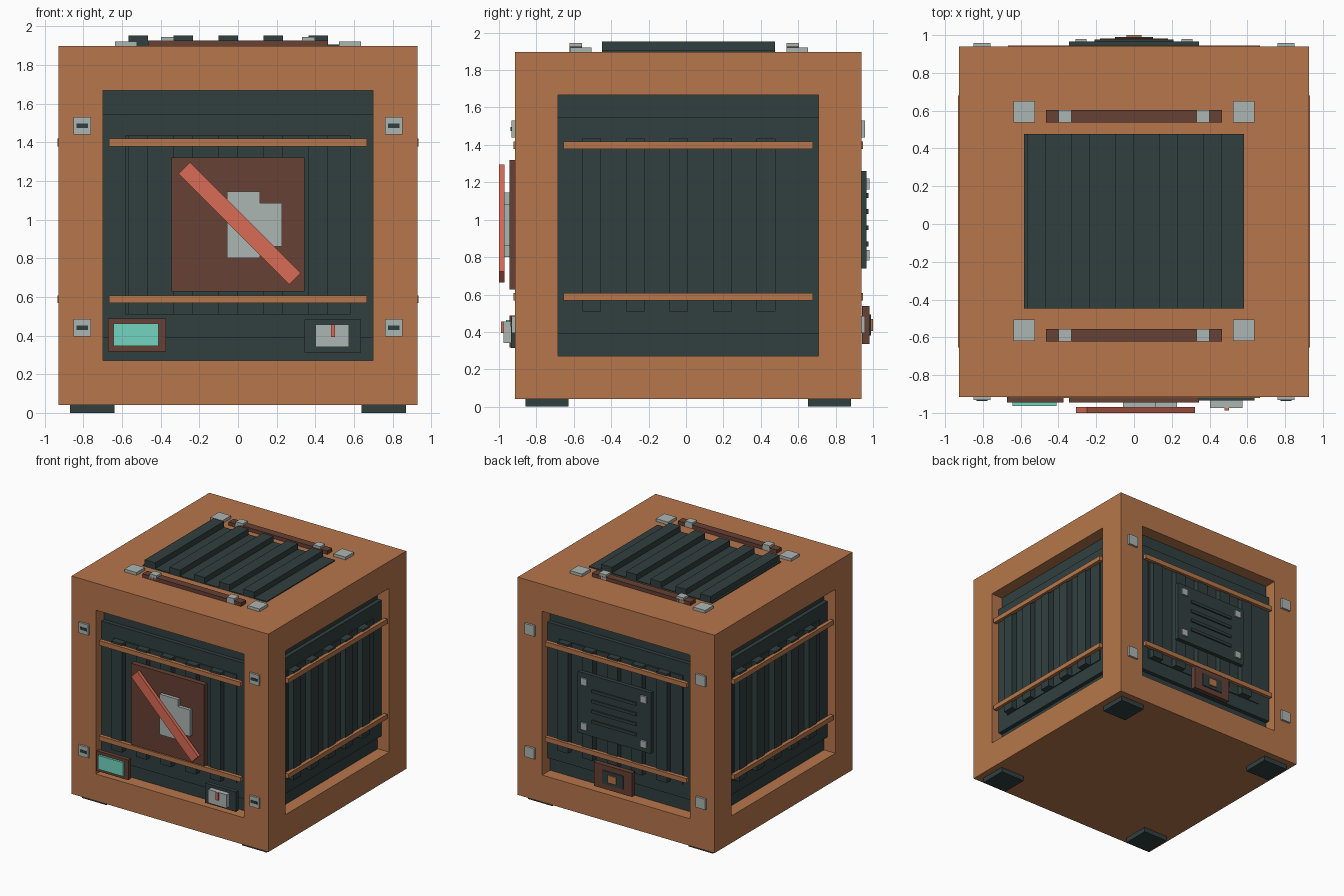
import bpy, bmesh, math
from mathutils import Matrix, Vector

if "Cube" in bpy.data.objects:
    bpy.data.objects.remove(bpy.data.objects["Cube"])

CY, CZ, H = 0.012, 0.969, 0.9275   # crate centre and half size
CENTRE = Vector((0, CY, CZ))
TOP = CZ + H


def material(name, r, g, b):
    m = bpy.data.materials.new(name)
    m.diffuse_color = (r, g, b, 1)
    m.use_nodes = True
    m.node_tree.nodes["Principled BSDF"].inputs["Base Color"].default_value = m.diffuse_color
    return m


TAN = material("tan_wood", 0.47, 0.183, 0.07)
DARK = material("dark_slate", 0.031, 0.05, 0.05)
BROWN = material("red_brown", 0.132, 0.053, 0.035)
GREY = material("light_grey", 0.415, 0.465, 0.445)
RED = material("warning_red", 0.69, 0.146, 0.092)
TEAL = material("screen_teal", 0.172, 0.66, 0.53)


def finish(name, bm, mat, matrix=None):
    if matrix:
        bm.transform(matrix)
    bmesh.ops.recalc_face_normals(bm, faces=bm.faces)
    me = bpy.data.meshes.new(name)
    bm.to_mesh(me)
    bm.free()
    me.materials.append(mat)
    ob = bpy.data.objects.new(name, me)
    bpy.context.collection.objects.link(ob)
    return ob


def box(name, mat, x, y, z, matrix=None):
    """Box from (min, max) ranges."""
    bm = bmesh.new()
    bmesh.ops.create_cube(bm, size=1)
    for v in bm.verts:
        v.co = [(r[0] + r[1]) / 2 + c * (r[1] - r[0]) for r, c in zip((x, y, z), v.co)]
    return finish(name, bm, mat, matrix)


def prism(name, mat, profile, y0, y1, matrix=None):
    """Profile in x, z extruded along y."""
    bm = bmesh.new()
    f = bm.faces.new([bm.verts.new((x, y0, z)) for x, z in profile])
    new = bmesh.ops.extrude_face_region(bm, geom=[f])["geom"]
    for v in new:
        if isinstance(v, bmesh.types.BMVert):
            v.co.y = y1
    return finish(name, bm, mat, matrix)


def ribbed_lid(name, matrix):
    """Corrugated sheet: five square ribs rising along local z, running along y."""
    pts = [(-0.582, 0), (-0.582, 0.008)]
    for i in range(5):
        x = -0.582 + i * 0.2328
        pts += [(x + 0.016, 0.008), (x + 0.016, 0.056), (x + 0.1164, 0.056), (x + 0.1164, 0.008)]
    pts += [(0.582, 0.008), (0.582, 0)]
    prism(name, DARK, pts, -0.4625, 0.4625, matrix)


# Crate frame with a sunken pocket on each upright side
bm = bmesh.new()
bmesh.ops.create_cube(bm, size=2 * H)
bm.normal_update()
for f in [f for f in bm.faces if abs(f.normal.z) < 0.5]:
    n = f.normal.copy()
    bmesh.ops.inset_individual(bm, faces=[f], thickness=0.23, use_even_offset=True)
    new = bmesh.ops.extrude_discrete_faces(bm, faces=[f])["faces"][0]
    bmesh.ops.translate(bm, verts=new.verts, vec=-0.13 * n)
finish("crate_frame", bm, TAN, Matrix.Translation(CENTRE))

# Top lid
ribbed_lid("top_lid", Matrix.Translation((0, 0.0145, TOP)))

# Stepped ribbed panel and two straps on every side; local -y faces outwards
for side, k in (("front", 0), ("right", 1), ("back", 2), ("left", 3)):
    turn = Matrix.Translation(CENTRE) @ Matrix.Rotation(k * math.pi / 2, 4, 'Z')
    s = 0.6975
    box(side + "_panel_base", DARK, (-s, s), (-0.82, -0.79), (-s, s), turn)
    box(side + "_panel_plate", DARK, (-s, s), (-0.855, -0.8), (-0.578, 0.578), turn)
    ribbed_lid(side + "_ribbed_sheet", turn @ Matrix.Translation((0, -0.855, 0.003))
               @ Matrix.Rotation(math.pi / 2, 4, 'X'))
    for pos, z in (("upper", 0.43), ("lower", -0.381)):
        box(f"{side}_{pos}_strap", TAN, (-0.667, 0.667), (-0.933, -0.9),
            (z - 0.02, z + 0.02), turn)

# Feet and corner plates
for sx in (-1, 1):
    for sy in (-1, 1):
        x, y = sx * 0.755, CY + sy * 0.755
        box("foot", DARK, (x - 0.115, x + 0.115), (y - 0.115, y + 0.115), (0, 0.045))
        x = sx * 0.58
        y = 0.595 if sy > 0 else -0.562
        box("top_clip", GREY, (x - 0.057, x + 0.057), (y - 0.057, y + 0.057), (TOP, 1.92))
    for z in (0.44, 1.485):
        x = sx * 0.805
        xr, zr = (x - 0.045, x + 0.045), (z - 0.045, z + 0.045)
        box("front_corner_plate", GREY, xr, (-0.933, -0.91), zr)
        box("corner_slot", DARK, (x - 0.03, x + 0.03), (-0.937, -0.93), (z - 0.011, z + 0.011))
        box("back_corner_plate", GREY, xr, (0.935, 0.958), zr)

# Top handle bars with brackets
for y in (-0.589, 0.571):
    yr = (y - 0.033, y + 0.033)
    box("handle_bar", BROWN, (-0.465, 0.465), yr, (TOP, 1.927))
    for x in (-0.365, 0.365):
        box("handle_bracket", GREY, (x - 0.034, x + 0.034), yr, (TOP, 1.945))

# Front sign: board, pictogram and diagonal bar
box("sign_board", BROWN, (-0.345, 0.343), (-0.945, -0.9), (0.628, 1.32))
prism("sign_pictogram", GREY,
      [(-0.058, 0.8), (0.115, 0.8), (0.115, 0.86), (0.228, 0.86), (0.228, 1.085),
       (0.115, 1.085), (0.115, 1.145), (-0.058, 1.145)], -0.972, -0.94)
box("sign_diagonal_bar", RED, (-0.405, 0.405), (-1.0, -0.97), (-0.042, 0.042),
    Matrix.Translation((0.008, 0, 0.98)) @ Matrix.Rotation(math.pi / 4, 4, 'Y'))

# Front screen and latch
box("screen_frame", BROWN, (-0.672, -0.372), (-0.945, -0.91), (0.317, 0.488))
box("screen", TEAL, (-0.643, -0.41), (-0.963, -0.94), (0.345, 0.463))
box("latch_plate", DARK, (0.345, 0.637), (-0.935, -0.9), (0.313, 0.482))
box("latch_body", GREY, (0.402, 0.575), (-0.975, -0.93), (0.342, 0.457))
box("latch_lever", RED, (0.48, 0.502), (-0.988, -0.97), (0.393, 0.457))

# Back vent cover with louvres and bolts
box("vent_cover", DARK, (-0.345, 0.345), (0.93, 0.965), (0.74, 1.26))
for z in (0.87, 0.957, 1.043, 1.13):
    box("vent_louvre", DARK, (-0.21, 0.21), (0.96, 0.976), (z - 0.013, z + 0.013))
for x in (-0.28, 0.28):
    for z in (0.81, 1.19):
        box("vent_bolt", GREY, (x - 0.029, x + 0.029), (0.96, 0.98), (z - 0.029, z + 0.029))

# Back nameplate
box("back_badge_frame", BROWN, (-0.18, 0.18), (0.94, 0.982), (0.335, 0.538))
box("back_badge_inset", DARK, (-0.1, 0.1), (0.98, 0.99), (0.38, 0.493))
box("back_badge_button", TAN, (-0.04, 0.04), (0.985, 1.0), (0.405, 0.468))
